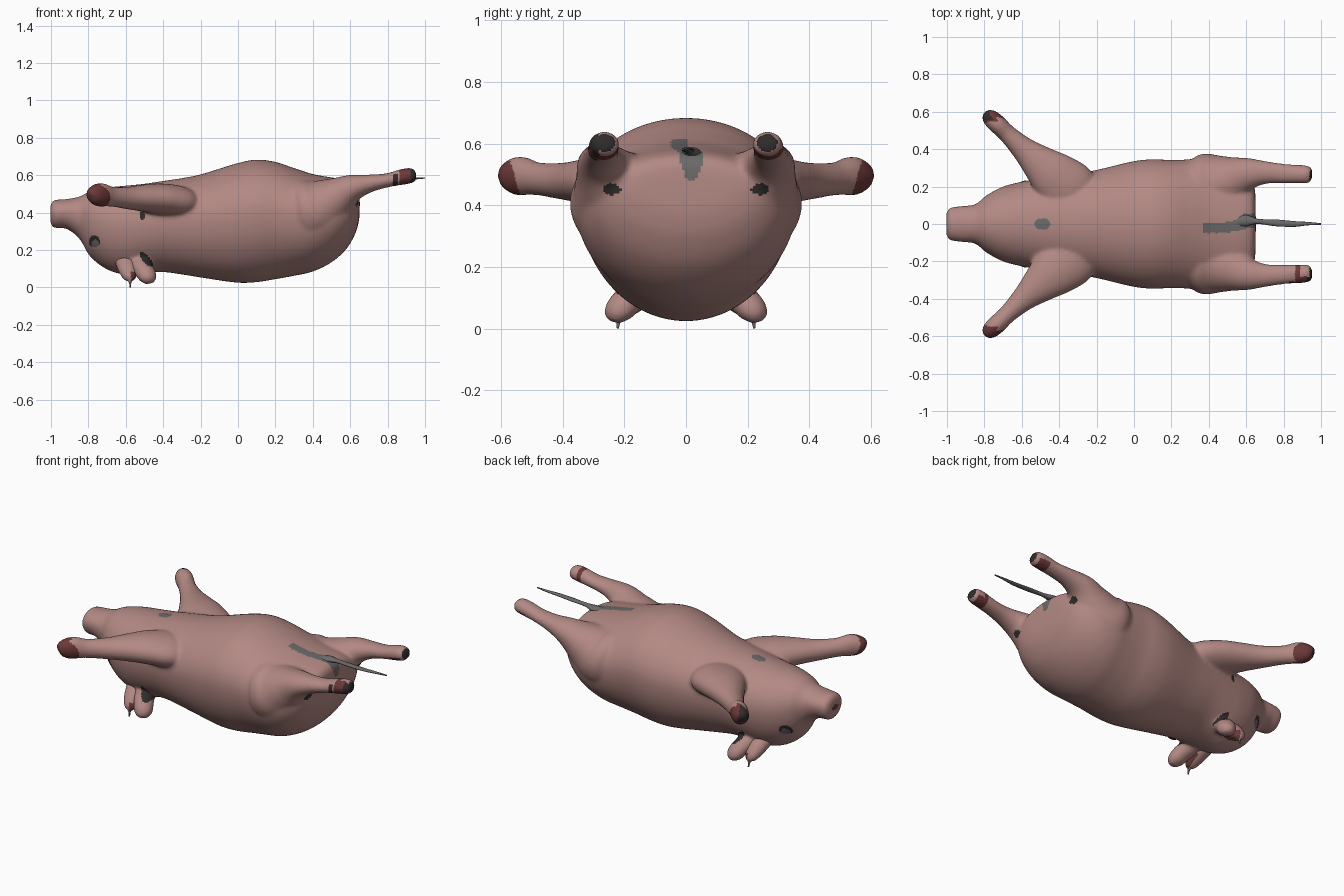
import bpy, bmesh, math
from mathutils import Vector


def material(name, rgb):
    m = bpy.data.materials.new(name)
    m.diffuse_color = (*rgb, 1)
    return m


MATS = [material("pink skin", (0.45, 0.25, 0.23)),
        material("dark red", (0.15, 0.04, 0.04)),
        material("black", (0.03, 0.025, 0.025)),
        material("grey", (0.15, 0.14, 0.14))]
PINK, RED, BLACK, GREY = range(4)


def spline(pts, res):
    """Smooth interpolation through n-dimensional stations."""
    pts = [Vector(p) for p in pts]
    t = [0.0]
    for a, b in zip(pts, pts[1:]):
        t.append(t[-1] + (b - a).length)
    n = len(pts)
    tan = []
    for i in range(n):
        lo, hi = max(i - 1, 0), min(i + 1, n - 1)
        tan.append((pts[hi] - pts[lo]) / (t[hi] - t[lo]))
    out = []
    for i in range(n - 1):
        h = t[i + 1] - t[i]
        steps = max(2, math.ceil(h / res))
        for k in range(steps):
            u = k / steps
            out.append(pts[i] * (2*u**3 - 3*u**2 + 1) + tan[i] * (h * (u**3 - 2*u**2 + u))
                       + pts[i + 1] * (3*u**2 - 2*u**3) + tan[i + 1] * (h * (u**3 - u**2)))
    out.append(pts[-1])
    return out


def loft(bm, stations, sides=32, res=0.012, axis=None):
    """Skin oval rings; a station is x, y, z, side radius, up radius, down radius."""
    rings = spline([s if len(s) == 6 else (*s, s[4]) for s in stations], res)
    cen = [Vector(r[:3]) for r in rings]
    faces, loops = [], []
    for i, r in enumerate(rings):
        d = axis or (cen[min(i + 1, len(cen) - 1)] - cen[max(i - 1, 0)]).normalized()
        side = d.cross(Vector((0, 0, 1))).normalized()
        up = side.cross(d)
        loop = []
        for k in range(sides):
            a = 2 * math.pi * k / sides
            c = math.cos(a)
            loop.append(bm.verts.new(cen[i] + side * (math.sin(a) * r[3])
                                     + up * (c * (r[4] if c > 0 else r[5]))))
        loops.append(loop)
    for p, q in zip(loops, loops[1:]):
        for k in range(sides):
            j = (k + 1) % sides
            faces.append(bm.faces.new((p[k], p[j], q[j], q[k])))
    faces.append(bm.faces.new(loops[0]))
    faces.append(bm.faces.new(loops[-1]))
    bmesh.ops.recalc_face_normals(bm, faces=faces)


def finish(name, bm, paint, blend=False):
    """Make an object; blend fuses the overlapping lofts into one smooth skin."""
    me = bpy.data.meshes.new(name)
    bm.to_mesh(me)
    bm.free()
    ob = bpy.data.objects.new(name, me)
    bpy.context.collection.objects.link(ob)
    if blend:
        rm = ob.modifiers.new("fuse", 'REMESH')
        rm.mode = 'VOXEL'
        rm.voxel_size = 0.0085
        sm = ob.modifiers.new("soften", 'SMOOTH')
        sm.factor = 0.5
        sm.iterations = 18
        dg = bpy.context.evaluated_depsgraph_get()
        me = bpy.data.meshes.new_from_object(ob.evaluated_get(dg))
        ob.modifiers.clear()
        ob.data = me
        me.name = name
    me.materials.clear()
    for m in MATS:
        me.materials.append(m)
    for f in me.polygons:
        f.material_index = paint(f.center, f.normal)
    me.shade_smooth()
    me.set_sharp_from_angle(angle=math.radians(60))


def oval(u, v, cu, cv, ru, rv):
    return ((u - cu) / ru) ** 2 + ((v - cv) / rv) ** 2 < 1


# Colour rules
def front_hoof(c, n):
    if c.y > 0.555 and n.x < -0.1 and n.z > -0.5:
        return BLACK
    return RED if abs(c.y) + 0.3 * (0.49 - c.z) > (0.555 if n.x > 0.2 else 0.53) else PINK


def hind_hoof(c, n):
    x, y, z = c
    if x > 0.928 and n.x > 0.3 and oval(abs(y), z, 0.263, 0.602, 0.034, 0.028):
        return BLACK                                    # sole
    if y < 0 and n.y < -0.3 and (0.828 < x < 0.852 and z < 0.605 or x > 0.925):
        return BLACK
    if 0.86 < x < 0.93 and n.z < -0.3:
        return RED
    if y < 0 and (0.86 < x < 0.89 or 0.86 < x < 0.92 and n.y < -0.3):
        return RED
    return PINK


def skin_paint(c, n):
    x, y, z = c
    if x < -0.68 and abs(y) > 0.45:
        return front_hoof(c, n)
    if x > 0.8:
        return hind_hoof(c, n)
    if abs(y) > 0.32:
        return PINK
    if n.z > 0.2 and oval(x, y, -0.49, 0, 0.045, 0.03):
        return GREY                                     # chest patch
    if n.z > 0.2 and 0.37 < x < 0.6 and abs(y + 0.022 - 0.2 * max(0, x - 0.48)) < 0.028:
        return GREY                                     # tail root patch
    if x > 0.58 and z > 0.48 and abs(y - 0.018) < min(0.04, 0.4 * (z - 0.475) + 0.012):
        return GREY
    if oval(x, z, -0.763, 0.235, 0.02, 0.021):
        return GREY                                     # eye centre
    if oval(x, z, -0.767, 0.246, 0.029, 0.032):
        return BLACK                                    # eye rim
    if oval(x, z, -0.512, 0.383, 0.014, 0.022):
        return BLACK                                    # armpit
    if x > 0.45 and n.x > 0.2 and oval(abs(y), z, 0.24, 0.452, 0.028, 0.019):
        return BLACK                                    # rump spots
    u, v = x + 0.49, z - 0.15
    if abs(y) > 0.1 and oval(0.77 * u + 0.64 * v, 0.64 * u - 0.77 * v, 0, 0, 0.02, 0.048):
        return BLACK                                    # ear root
    if x < -0.97 and oval(y, z, 0, 0.392, 0.03, 0.017):
        return RED                                      # snout tip
    return PINK


# Body and head, lying on its back: x, top z, bottom z, half width
profile = [(-1.003, 0.44, 0.345, 0.06), (-0.985, 0.466, 0.318, 0.086), (-0.92, 0.472, 0.314, 0.096),
           (-0.85, 0.485, 0.262, 0.105), (-0.79, 0.514, 0.165, 0.152), (-0.70, 0.534, 0.096, 0.20),
           (-0.60, 0.544, 0.068, 0.226), (-0.50, 0.554, 0.076, 0.242), (-0.40, 0.569, 0.082, 0.257),
           (-0.30, 0.584, 0.069, 0.272), (-0.20, 0.604, 0.053, 0.289), (0.0, 0.665, 0.025, 0.336),
           (0.10, 0.683, 0.028, 0.346), (0.20, 0.671, 0.044, 0.342), (0.30, 0.638, 0.062, 0.346),
           (0.40, 0.606, 0.085, 0.355), (0.50, 0.588, 0.134, 0.342), (0.58, 0.577, 0.206, 0.304),
           (0.628, 0.560, 0.290, 0.25), (0.647, 0.53, 0.36, 0.18), (0.651, 0.47, 0.42, 0.06)]
FRONT = [(-0.25, 0.08, 0.44, 0.06, 0.05), (-0.33, 0.17, 0.455, 0.15, 0.088),
         (-0.42, 0.25, 0.472, 0.138, 0.084), (-0.50, 0.32, 0.477, 0.104, 0.073),
         (-0.59, 0.40, 0.478, 0.068, 0.060), (-0.68, 0.485, 0.486, 0.049, 0.054),
         (-0.735, 0.538, 0.495, 0.050, 0.064), (-0.772, 0.572, 0.488, 0.045, 0.054),
         (-0.790, 0.590, 0.476, 0.028, 0.034)]
HIND = [(0.20, 0.16, 0.35, 0.04, 0.05), (0.28, 0.195, 0.38, 0.125, 0.135),
        (0.36, 0.20, 0.40, 0.17, 0.17), (0.44, 0.21, 0.425, 0.168, 0.16),
        (0.53, 0.24, 0.48, 0.126, 0.115), (0.61, 0.268, 0.53, 0.088, 0.075),
        (0.70, 0.275, 0.555, 0.062, 0.049), (0.80, 0.27, 0.573, 0.052, 0.038),
        (0.89, 0.266, 0.593, 0.050, 0.043), (0.935, 0.264, 0.599, 0.046, 0.039),
        (0.952, 0.263, 0.601, 0.03, 0.024)]
EAR = [(-0.55, 0.10, 0.15, 0.05, 0.045), (-0.52, 0.155, 0.115, 0.056, 0.05),
       (-0.495, 0.20, 0.08, 0.056, 0.048), (-0.48, 0.222, 0.048, 0.05, 0.044),
       (-0.475, 0.228, 0.02, 0.026, 0.022)]
EAR_FLAP = [(-0.60, 0.11, 0.14, 0.058, 0.05), (-0.59, 0.16, 0.10, 0.052, 0.044),
            (-0.582, 0.195, 0.068, 0.042, 0.035), (-0.578, 0.211, 0.046, 0.028, 0.024),
            (-0.577, 0.217, 0.03, 0.008, 0.008), (-0.575, 0.222, 0.001, 0.004, 0.004)]


def flap_paint(c, n):
    if c.z < 0.03:
        return GREY
    return RED if n.x > 0.3 and c.z < 0.085 else PINK


def mirrored(points, s):
    return [(p[0], s * p[1], *p[2:]) for p in points]


# Skin: body, legs and ears fused
skin = bmesh.new()
stations = []
for x, top, bottom, w in profile:
    zc = bottom + 0.58 * (top - bottom)
    stations.append((x, 0, zc, w, top - zc, zc - bottom))
loft(skin, stations, sides=88, axis=Vector((1, 0, 0)))
for s in (1, -1):
    for part, sides in ((FRONT, 36), (HIND, 48), (EAR, 24)):
        loft(skin, mirrored(part, s), sides)
finish("body with legs", skin, skin_paint, blend=True)

# Ear flaps
for s, tag in ((1, "left"), (-1, "right")):
    flap = bmesh.new()
    loft(flap, mirrored(EAR_FLAP, s), 20, 0.008)
    finish(f"{tag} ear flap", flap, flap_paint)

# Tail
tail = bmesh.new()
loft(tail, [(0.54, 0.01, 0.562, 0.03, 0.02), (0.60, 0.018, 0.572, 0.03, 0.016),
            (0.66, 0.014, 0.576, 0.014, 0.011), (0.76, 0.006, 0.578, 0.018, 0.008),
            (0.86, 0.0, 0.58, 0.015, 0.007), (0.93, 0.002, 0.582, 0.009, 0.006),
            (1.0, 0.0, 0.585, 0.004, 0.003)], 12)
finish("tail", tail, lambda c, n: GREY)
